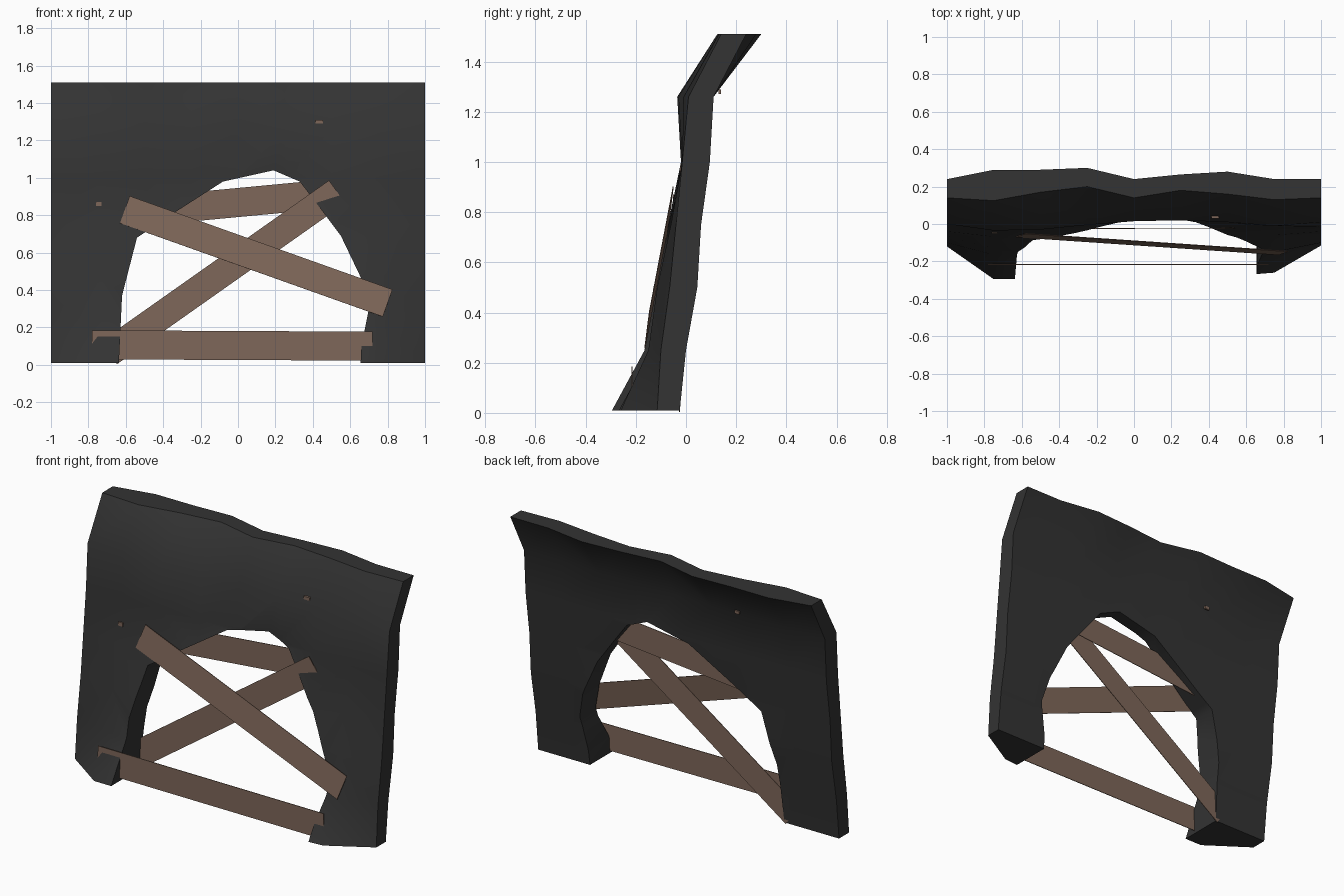
import bpy, bmesh
from mathutils import Matrix, Vector

if "Cube" in bpy.data.objects:
    bpy.data.objects.remove(bpy.data.objects["Cube"])


def material(name, colour):
    m = bpy.data.materials.new(name)
    m.diffuse_color = (*colour, 1)
    m.use_nodes = True
    m.node_tree.nodes["Principled BSDF"].inputs["Base Color"].default_value = m.diffuse_color
    return m


stone = material("dark stone", (0.033, 0.033, 0.033))
wood = material("brown wood", (0.21, 0.135, 0.10))


def finish(name, bm, mat):
    bmesh.ops.recalc_face_normals(bm, faces=bm.faces)
    me = bpy.data.meshes.new(name)
    bm.to_mesh(me)
    bm.free()
    me.materials.append(mat)
    ob = bpy.data.objects.new(name, me)
    bpy.context.collection.objects.link(ob)
    return ob


# Wall: front and back depth per row (z) and column (x), in hundredths
XS = [-1 + 0.25 * i for i in range(9)]
ZS = [0.01, 0.25, 0.5, 0.75, 1.0, 1.26, 1.51]
FRONT = [
    [-12, -29.5, -29.5, -29, -28, -28, -28, -26, -11.5],
    [-10, -16.5, -16.5, -16, -15, -15, -15, -15, -10],
    [-6.5, -13, -12.5, -12, -10, -10, -11, -11.5, -6.5],
    [-4, -6.8, -7.2, -6.5, -4, -4, -6, -6, -4],
    [-1.5, -2, -1.5, 0, 2, 2, 0.3, -1.5, -1.5],
    [0, -3.5, -3, -0.5, 1.5, 2, 1, -1, 1],
    [14, 12.5, 17, 20, 14, 18, 16, 13, 14],
]
BACK = [[v] * 9 for v in (-2.5, 0, 4.5, 6, 9.5, 11)]
BACK.append([24, 29, 29, 30, 24, 26.5, 28, 24, 24])

bm = bmesh.new()
f, b = [[[bm.verts.new((x, v / 100, z)) for x, v in zip(XS, row)]
         for z, row in zip(ZS, tab)] for tab in (FRONT, BACK)]
for r in range(6):
    for c in range(8):
        for g in (f, b):
            bm.faces.new((g[r][c], g[r][c + 1], g[r + 1][c + 1], g[r + 1][c]))
    for c in (0, 8):
        bm.faces.new((f[r][c], f[r + 1][c], b[r + 1][c], b[r][c]))
for c in range(8):
    for r in (0, 6):
        bm.faces.new((f[r][c], f[r][c + 1], b[r][c + 1], b[r][c]))
bmesh.ops.triangulate(bm, faces=bm.faces)
wall = finish("arched_rock_wall", bm, stone)

# Ragged arch opening
ARCH = [(-.64, -.1), (-.635, .05), (-.62, .37), (-.54, .68), (-.33, .82), (-.08, .98),
        (.19, 1.04), (.33, .98), (.43, .85), (.55, .69), (.66, .46), (.70, .30),
        (.66, .1), (.65, -.1)]
bm = bmesh.new()
face = bm.faces.new([bm.verts.new((x, -0.6, z)) for x, z in ARCH])
ext = bmesh.ops.extrude_face_region(bm, geom=[face])["geom"]
bmesh.ops.translate(bm, vec=(0, 1.2, 0), verts=[e for e in ext if isinstance(e, bmesh.types.BMVert)])
cutter = finish("arch_cutter", bm, stone)
cutter.hide_render = True

mod = wall.modifiers.new("opening", "BOOLEAN")
mod.operation = "DIFFERENCE"
mod.solver = "EXACT"
mod.object = cutter
bpy.context.view_layer.objects.active = wall
wall.select_set(True)
bpy.ops.object.modifier_apply(modifier=mod.name)
bpy.ops.object.shade_smooth_by_angle(angle=0.85)
wall.select_set(False)
bpy.data.objects.remove(cutter)


# Planks: centre line from a to b, width, and lean of the upper edge in y
def plank(name, a, b, width, lean=0.0, thick=0.004):
    a, b = Vector(a), Vector(b)
    d = b - a
    w = Vector((-d.z, lean * d.length, d.x)).normalized() * width
    n = d.cross(w).normalized() * thick
    m = Matrix.Translation((a + b) / 2) @ Matrix((d, w, n)).transposed().to_4x4()
    bm = bmesh.new()
    bmesh.ops.create_cube(bm, size=1, matrix=m)
    return finish(name, bm, wood)


plank("bottom_plank", (-.78, -.216, .107), (.72, -.216, .10), .155)
plank("long_diagonal_plank", (-.605, -.06, .83), (.80, -.155, .33), .155, 0.12)
plank("rising_diagonal_plank", (-.69, -.025, .065), (.53, -.022, .925), .15)
plank("top_plank", (-.72, .02, .80), (.50, .02, .915), .155)
# Splinters poking through the wall
plank("upper_splinter", (.415, .036, 1.30), (.455, .036, 1.30), .018, 0, .015)
plank("side_splinter", (-.76, -.046, .86), (-.73, -.046, .86), .022, 0, .012)
plank("back_splinter", (-.45, .134, 1.28), (-.42, .134, 1.28), .018, 0, .01)
